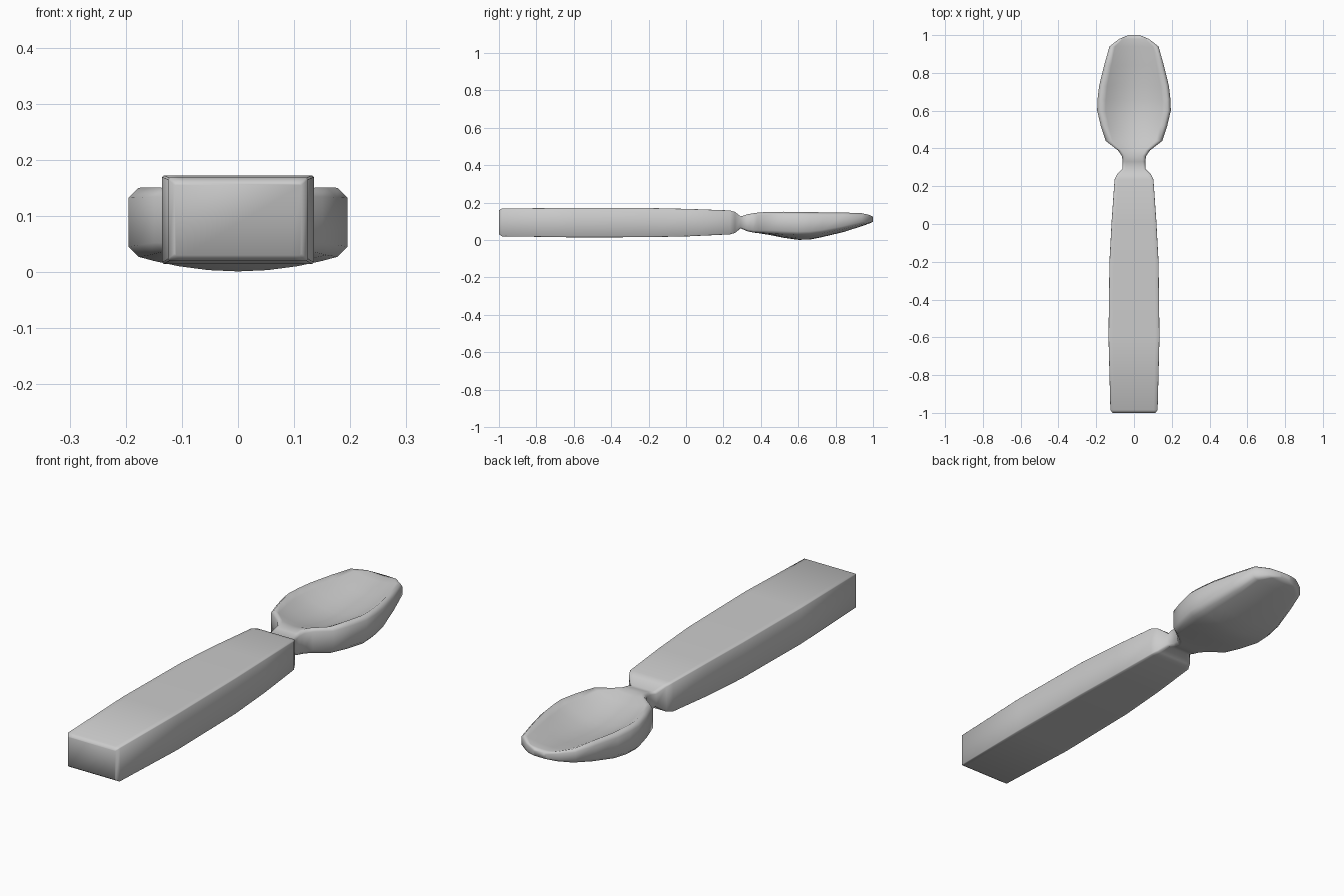
import bpy, bmesh

# Cross-section stations along the spoon:
# y, half width, side bottom z, side top z, extra belly below, hollow depth, corner cut
HANDLE = [
    (-1.00, 0.113, 0.030, 0.158, 0, 0, 0.003),
    (-0.985, 0.125, 0.020, 0.168, 0, 0, 0.003),
    (-0.60, 0.135, 0.014, 0.172, 0, 0, 0.003),
    (-0.20, 0.130, 0.015, 0.171, 0, 0, 0.003),
    (0.02, 0.118, 0.020, 0.166, 0, 0, 0.003),
    (0.235, 0.103, 0.030, 0.158, 0, 0, 0.003),
    (0.262, 0.090, 0.038, 0.150, 0, 0, 0.005),
    (0.292, 0.062, 0.062, 0.126, 0, 0, 0.008),
]
BOWL = [
    (0.330, 0.060, 0.046, 0.138, 0.000, 0.000, 0.010),
    (0.360, 0.064, 0.040, 0.143, 0.000, 0.002, 0.012),
    (0.390, 0.085, 0.038, 0.147, 0.002, 0.012, 0.014),
    (0.440, 0.150, 0.036, 0.150, 0.008, 0.030, 0.016),
    (0.520, 0.176, 0.030, 0.151, 0.018, 0.050, 0.018),
    (0.600, 0.195, 0.027, 0.150, 0.026, 0.060, 0.018),
    (0.660, 0.193, 0.028, 0.149, 0.026, 0.060, 0.018),
    (0.730, 0.185, 0.036, 0.148, 0.020, 0.055, 0.018),
    (0.840, 0.158, 0.058, 0.147, 0.016, 0.042, 0.016),
    (0.940, 0.130, 0.084, 0.143, 0.010, 0.020, 0.012),
    (0.980, 0.078, 0.092, 0.134, 0.004, 0.008, 0.008),
    (1.000, 0.030, 0.098, 0.124, 0.000, 0.000, 0.006),
]
STEPS = (0.85, 0.6, 0.3, 0.0, -0.3, -0.6, -0.85)


def section(w, zb, zt, belly, hollow, c):
    """Closed ring of (x, z) points with a dished top and a rounded belly."""
    inner = w - c
    top = [(u * inner, zt - hollow * (1 - u * u)) for u in STEPS]
    bottom = [(-u * inner, zb - belly * (1 - u * u)) for u in STEPS]
    return ([(w, zb + c), (w, zt - c), (inner, zt)] + top +
            [(-inner, zt), (-w, zt - c), (-w, zb + c), (-inner, zb)] +
            bottom + [(inner, zb)])


# Loft the handle, neck and bowl as one smooth skin
bm = bmesh.new()
rings = [[bm.verts.new((x, y, z)) for x, z in section(*rest)]
         for y, *rest in HANDLE + BOWL]
n = len(rings[0])
for a, b in zip(rings, rings[1:]):
    for i in range(n):
        j = (i + 1) % n
        bm.faces.new((a[i], a[j], b[j], b[i]))
bm.faces.new(rings[0])
bm.faces.new(rings[-1])
bmesh.ops.recalc_face_normals(bm, faces=bm.faces)

mesh = bpy.data.meshes.new("spoon")
bm.to_mesh(mesh)
bm.free()
spoon = bpy.data.objects.new("spoon", mesh)
bpy.context.collection.objects.link(spoon)
bpy.context.view_layer.objects.active = spoon
spoon.select_set(True)
bpy.ops.object.shade_smooth()
